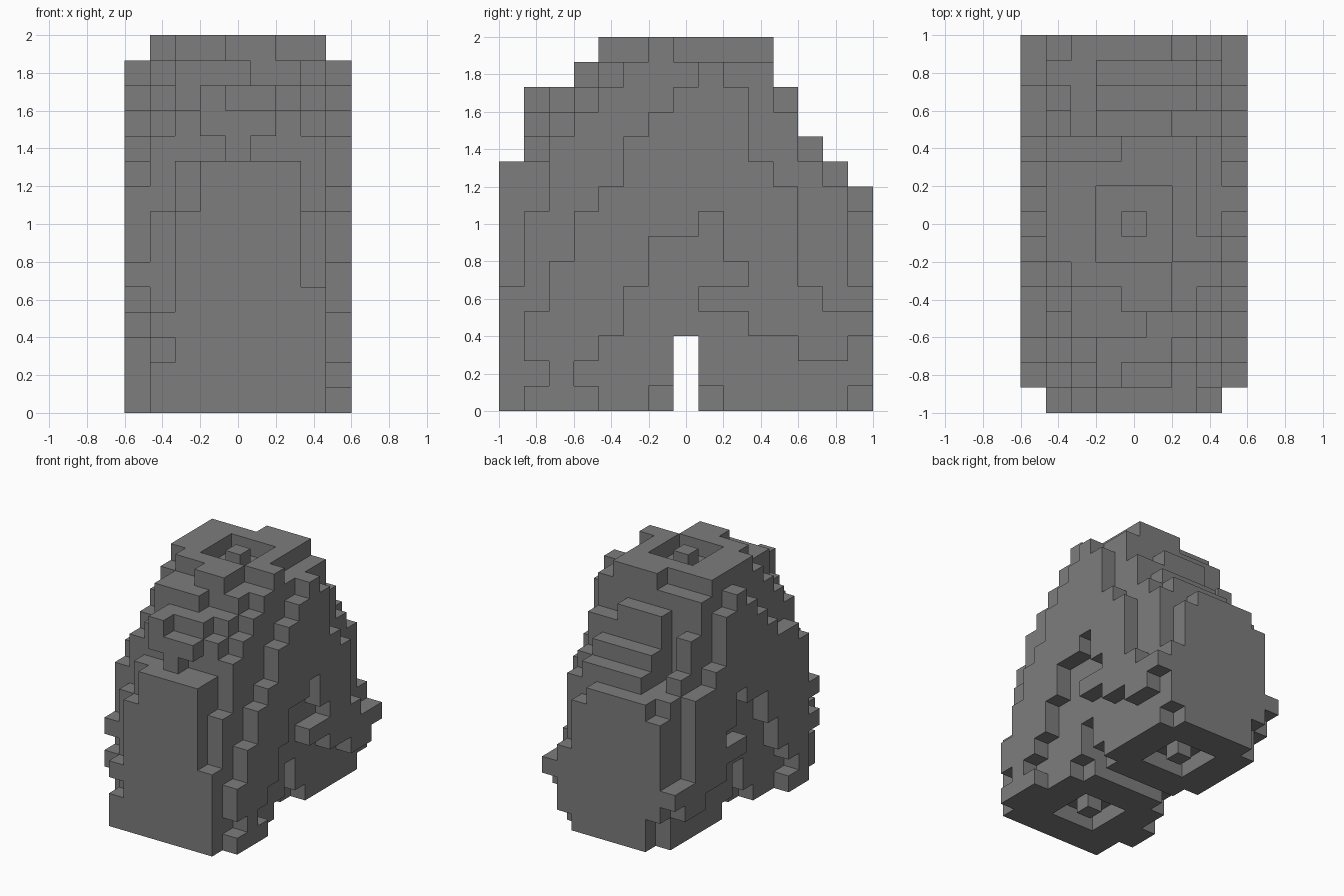
import bpy, bmesh
from mathutils import Vector

cube = bpy.data.objects.get("Cube")
if cube:
    bpy.data.objects.remove(cube, do_unlink=True)

SIZE = 2 / 15                       # edge of one block
ORIGIN = Vector((-0.6, -1.0, 0.0))
cells = set()


def block(xs, ys, zs):
    """All cells in the inclusive ranges."""
    return {(x, y, z)
            for x in range(xs[0], xs[-1] + 1)
            for y in range(ys[0], ys[-1] + 1)
            for z in range(zs[0], zs[-1] + 1)}


def add(xs, ys, zs):
    cells.update(block(xs, ys, zs))


def carve(xs, ys, zs):
    cells.difference_update(block(xs, ys, zs))


def stack(columns, base, spans):
    """Stepped side profile: one front-to-back span per layer, rising from base."""
    for layer, span in enumerate(spans, base):
        for x in columns:
            add([x], span, [layer])


# core, stepped in towards the top
add((2, 6), (0, 14), (0, 7))
stack(range(2, 7), 8, [(1, 14), (1, 13), (2, 12), (2, 11), (3, 11), (4, 10), (5, 9)])
add((3, 6), [0], (8, 9))
carve([6], [14], [8])

# side slabs next to the core
for side in (1, 7):
    add([side], (1, 13), (0, 7))
    stack([side], 8, [(2, 13), (2, 12), (2, 11), (3, 11), (4, 10), (5, 10)])
add([1], (6, 9), [14])
add([7], [6], [14])
add([1], [14], (2, 7))
add([7], [14], (1, 4))
add([7], [0], (0, 4))
add([1], [0], (0, 1))
add([1], [0], [3])

# outer slabs: staircase front, ragged foot edge below
stack([8], 0, [(1, 3), (2, 2), (1, 3), (1, 4), (2, 4), (2, 11), (3, 11), (3, 11),
               (4, 11), (5, 10), (5, 9), (6, 9), (7, 9), (8, 8)])
stack([0], 0, [(2, 3), (2, 2), (2, 3), (1, 4), (2, 4), (1, 12), (2, 12), (2, 12),
               (2, 12), (3, 10), (5, 9), (6, 9), (7, 9), (8, 8)])
for side in (0, 8):
    # ragged edge of the back foot
    add([side], (12, 13), [2])
    add([side], (10, 14), [3])
    add([side], (8, 12), [4])
    # recess above the arch
    carve([side], (6, 9), [5])
    carve([side], (6, 8), [6])
    carve([side], [8], [7])

# brow ledge on a narrow stem
add((3, 5), [2], [12])
add([3], [1], [12])
add((3, 5), [1], [11])
add([4], [1], [10])

# crown outline and back ledges
add((2, 4), [3], [13])
add((4, 5), [4], [14])
carve([6], [5], [14])
add((4, 6), [10], [14])
carve([2], (11, 13), (9, 12))
carve([6], [11], [12])

# crown socket and sole sockets, each with a centre peg
for y, z in ((7, 14), (3, 0), (11, 0)):
    carve((3, 5), (y - 1, y + 1), [z])
    add([4], [y], [z])

# slot between the feet, with nicked sole corners
carve((0, 8), [7], (0, 2))
for side in (1, 7):
    for y in (6, 8):
        carve([side], [y], [0])


def part_of(cell):
    if cell[2] > 2:
        return "body"
    return "front_foot" if cell[1] < 7 else "back_foot"


stone = bpy.data.materials.new("stone_grey")
stone.use_nodes = True
grey = (0.205, 0.205, 0.205, 1)
stone.diffuse_color = grey
stone.node_tree.nodes["Principled BSDF"].inputs["Base Color"].default_value = grey


def build(name):
    bm = bmesh.new()
    for cell in sorted(c for c in cells if part_of(c) == name):
        for axis in range(3):
            for step in (0, 1):
                near = list(cell)
                near[axis] += 2 * step - 1
                if tuple(near) in cells:
                    continue
                # one square on the exposed side
                corners = []
                for u, v in ((0, 0), (1, 0), (1, 1), (0, 1)):
                    p = Vector(cell)
                    p[axis] += step
                    p[(axis + 1) % 3] += u
                    p[(axis + 2) % 3] += v
                    corners.append(bm.verts.new(ORIGIN + p * SIZE))
                bm.faces.new(corners if step else corners[::-1])
    bmesh.ops.remove_doubles(bm, verts=bm.verts, dist=SIZE / 100)
    mesh = bpy.data.meshes.new(name)
    bm.to_mesh(mesh)
    bm.free()
    mesh.materials.append(stone)
    bpy.context.collection.objects.link(bpy.data.objects.new(name, mesh))


for part in ("body", "front_foot", "back_foot"):
    build(part)
